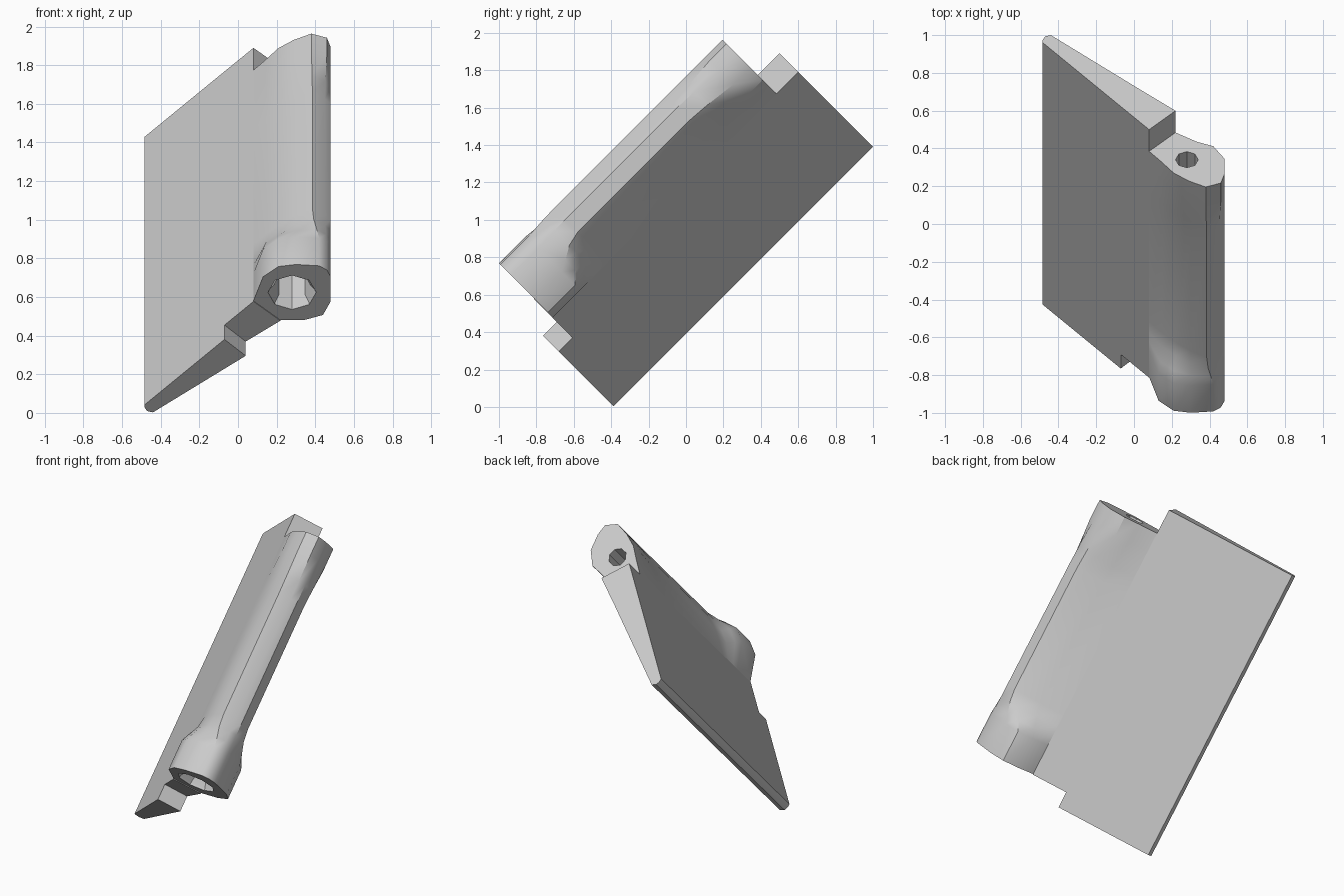
import bpy, bmesh, math
from mathutils import Vector

cube = bpy.data.objects.get("Cube")
if cube:
    bpy.data.objects.remove(cube, do_unlink=True)

grey = bpy.data.materials.new("plain grey")
grey.use_nodes = True
grey.diffuse_color = (0.6, 0.6, 0.6, 1)
grey.node_tree.nodes["Principled BSDF"].inputs["Base Color"].default_value = grey.diffuse_color

R = math.sqrt(0.5)


def place(x, along, across):
    """The part leans back by 45 degrees: along its length, across its depth."""
    return Vector((x, (along - across) * R, (along + across) * R))


def loft(name, stations):
    """Skin a closed solid through (position, section) pairs."""
    bm = bmesh.new()
    rings = [[bm.verts.new(place(x, a, b)) for x, b in sec] for a, sec in stations]
    n = len(rings[0])
    for lo, hi in zip(rings, rings[1:]):
        for i in range(n):
            j = (i + 1) % n
            bm.faces.new((lo[i], lo[j], hi[j], hi[i]))
    bm.faces.new(rings[0])
    bm.faces.new(rings[-1])
    bmesh.ops.recalc_face_normals(bm, faces=bm.faces)
    mesh = bpy.data.meshes.new(name)
    bm.to_mesh(mesh)
    bm.free()
    mesh.materials.append(grey)
    obj = bpy.data.objects.new(name, mesh)
    bpy.context.collection.objects.link(obj)
    return obj


def select(obj):
    bpy.ops.object.select_all(action='DESELECT')
    obj.select_set(True)
    bpy.context.view_layer.objects.active = obj


def smooth(obj, degrees):
    select(obj)
    bpy.ops.object.shade_smooth_by_angle(angle=math.radians(degrees))


def mix(s, t, f):
    return [(p[0] + (q[0] - p[0]) * f, p[1] + (q[1] - p[1]) * f) for p, q in zip(s, t)]


# Wedge-shaped plate: outer blade, then the strip with a notch at its lower end
notch_top, notch_bottom = (-0.07, 0.81), (0.04, 0.69)
root_top, root_bottom = (0.08, 0.983), (0.22, 0.842)
blade = [(-0.485, 0.33), (-0.483, 0.31), (-0.47, 0.285), (-0.44, 0.276),
         notch_bottom, notch_top]
strip = [notch_top, notch_bottom, root_bottom, root_top]
outer = loft("plate_outer", [(-0.272, blade), (1.69, blade)])
inner = loft("plate_inner", [(-0.167, strip), (1.69, strip)])
smooth(outer, 40)
smooth(inner, 40)

# Barrel sections: round lower boss, slim middle, rounded upper end
boss = [root_top, (0.13, 1.16), (0.21, 1.235), (0.3, 1.25), (0.42, 1.24), (0.46, 1.21),
        (0.48, 1.16), (0.48, 0.98), (0.44, 0.88), (0.34, 0.842), root_bottom]
slim = [root_top, (0.15, 1.065), (0.22, 1.135), (0.3, 1.2), (0.385, 1.25), (0.45, 1.2),
        (0.48, 1.165), (0.48, 1.07), (0.44, 1.03), (0.34, 0.945), root_bottom]
upper = [root_top, (0.14, 1.055), (0.21, 1.145), (0.29, 1.205), (0.38, 1.25), (0.46, 1.22),
         (0.48, 1.15), (0.48, 1.04), (0.42, 0.945), (0.33, 0.91), root_bottom]
barrel = loft("hinge_barrel", [
    (-0.163, boss), (0.04, boss), (0.1, mix(boss, slim, 0.35)),
    (0.17, mix(boss, slim, 0.8)), (0.25, slim), (1.1, slim),
    (1.22, mix(slim, upper, 0.3)), (1.4, upper), (1.527, upper)])


# Stepped bore through the barrel
def octagon(r):
    return [(0.28 + r * math.cos(k * math.tau / 8), 1.045 + r * math.sin(k * math.tau / 8))
            for k in range(8)]


bore = loft("bore_cutter", [
    (-0.2, octagon(0.125)), (-0.15, octagon(0.125)), (-0.11, octagon(0.095)),
    (0.2, octagon(0.095)), (0.21, octagon(0.06)), (1.6, octagon(0.06))])
bore.hide_render = True
cut = barrel.modifiers.new("bore", 'BOOLEAN')
cut.operation = 'DIFFERENCE'
cut.solver = 'EXACT'
cut.object = bore
select(barrel)
bpy.ops.object.modifier_apply(modifier=cut.name)
bpy.data.objects.remove(bore, do_unlink=True)
smooth(barrel, 35)
